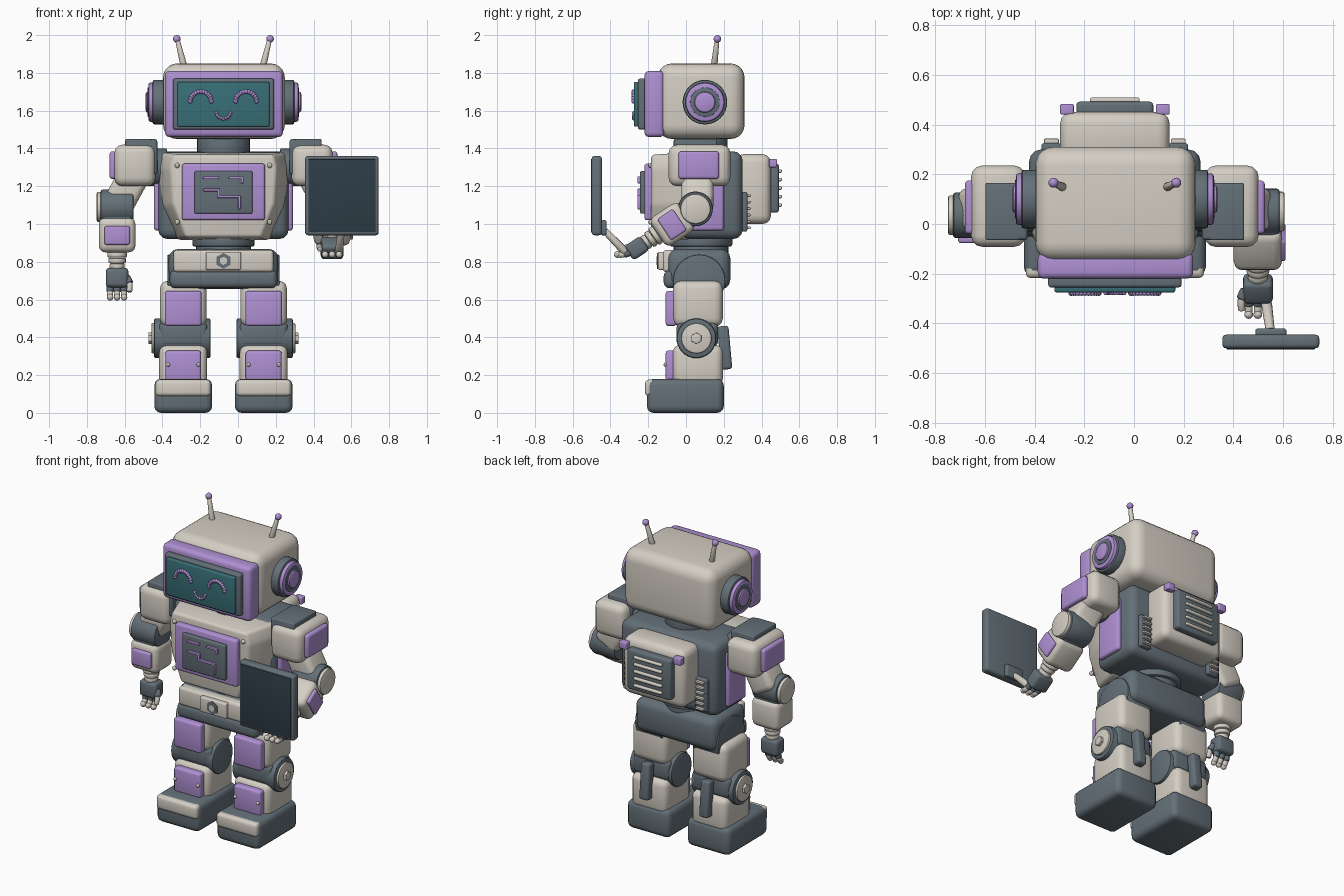
import bpy, bmesh, math
from mathutils import Matrix, Vector, Euler

cube = bpy.data.objects.get("Cube")
if cube:
    bpy.data.objects.remove(cube, do_unlink=True)


def material(name, rgb):
    m = bpy.data.materials.new(name)
    m.use_nodes = True
    m.diffuse_color = (*rgb, 1)
    m.node_tree.nodes["Principled BSDF"].inputs["Base Color"].default_value = (*rgb, 1)
    return m


LIGHT = material("warm white shell", (0.66, 0.62, 0.55))
PURPLE = material("lilac panel", (0.43, 0.28, 0.65))
GRAY = material("slate gray", (0.125, 0.16, 0.185))
TEAL = material("teal screen", (0.04, 0.16, 0.185))
DARK = material("dark tablet glass", (0.027, 0.047, 0.064))
BODY = Matrix.Translation((-0.077, 0, 0))   # body midline
made = []


def finish(name, mat, bm, frame):
    bmesh.ops.recalc_face_normals(bm, faces=bm.faces)
    me = bpy.data.meshes.new(name)
    bm.to_mesh(me)
    bm.free()
    me.materials.append(mat)
    ob = bpy.data.objects.new(name, me)
    bpy.context.collection.objects.link(ob)
    ob.matrix_world = BODY @ frame
    made.append(ob)
    return ob


def round_edges(bm, edges, width, seg=3):
    if width:
        bmesh.ops.bevel(bm, geom=edges, offset=width, segments=seg, profile=0.5,
                        affect='EDGES', clamp_overlap=True)


def box(name, mat, xs, ys, zs, r=0.015, frame=Matrix(), seg=3):
    bm = bmesh.new()
    bmesh.ops.create_cube(bm, size=1)
    lo, hi = zip(*(sorted(p) for p in (xs, ys, zs)))
    for v in bm.verts:
        v.co = [lo[i] + (v.co[i] + 0.5) * (hi[i] - lo[i]) for i in range(3)]
    round_edges(bm, bm.edges[:], r, seg)
    return finish(name, mat, bm, frame)


def cyl(name, mat, a, b, r, r2=None, r_edge=0.006, frame=Matrix(), seg=32):
    a, b = Vector(a), Vector(b)
    bm = bmesh.new()
    bmesh.ops.create_cone(bm, cap_ends=True, segments=seg, radius1=r,
                          radius2=r if r2 is None else r2, depth=(b - a).length)
    rims = [e for e in bm.edges if any(len(f.verts) > 4 for f in e.link_faces)]
    round_edges(bm, rims, r_edge, 2)
    turn = (b - a).to_track_quat('Z', 'Y').to_matrix().to_4x4()
    return finish(name, mat, bm, frame @ Matrix.Translation((a + b) / 2) @ turn)


def balls(name, mat, centres, r, squash=1, frame=Matrix(), seg=10):
    bm = bmesh.new()
    for c in centres:
        bmesh.ops.create_uvsphere(bm, u_segments=seg, v_segments=seg - 2, radius=r,
                                  matrix=Matrix.Translation(c) @ Matrix.Diagonal((1, squash, 1, 1)))
    return finish(name, mat, bm, frame)


def arc(cx, cz, r, start, end, n):
    angles = [math.radians(start + (end - start) * i / (n - 1)) for i in range(n)]
    return [(cx + r * math.cos(t), -0.277, cz + r * math.sin(t)) for t in angles]


# Head and face
box("head", LIGHT, (-.32, .325), (-.15, .31), (1.45, 1.85), .075, seg=5)
box("face_frame", PURPLE, (-.31, .315), (-.22, -.115), (1.46, 1.81), .025)
box("screen_bezel", GRAY, (-.268, .268), (-.255, -.2), (1.50, 1.77), .012)
box("face_screen", TEAL, (-.243, .243), (-.275, -.24), (1.515, 1.753), .008)
for side, s in (("left", 1), ("right", -1)):
    balls(side + "_eye", PURPLE, arc(s * .12, 1.645, .056, 5, 175, 13), .012)
balls("mouth", PURPLE, arc(0, 1.595, .038, 190, 350, 9), .009)
cyl("neck", GRAY, (0, .08, 1.35), (0, .08, 1.47), .14)

# Torso
box("torso", GRAY, (-.345, .345), (-.03, .3), (.92, 1.385), .05)
outline = [(.33, 1.38), (.352, 1.3), (.335, 1.1), (.25, .915)]
outline += [(-x, z) for x, z in reversed(outline)]
bm = bmesh.new()
back = [bm.verts.new((x, .02, z)) for x, z in outline]
front = [bm.verts.new((x * .8, -.185, 1.15 + (z - 1.15) * .94)) for x, z in outline]
bm.faces.new(back)
bm.faces.new(front)
for i in range(len(outline)):
    j = (i + 1) % len(outline)
    bm.faces.new((back[i], back[j], front[j], front[i]))
round_edges(bm, bm.edges[:], .018)
finish("chest_shell", LIGHT, bm, Matrix())
box("chest_panel", PURPLE, (-.22, .22), (-.22, -.16), (1.02, 1.32), .014)
box("chest_display", GRAY, (-.153, .153), (-.243, -.2), (1.055, 1.28), .008)
TRACES = [(-.10, 1.245, -.03, 1.245), (.035, 1.245, .1, 1.245), (.1, 1.245, .1, 1.222),
          (-.1, 1.18, -.025, 1.18), (-.025, 1.18, -.025, 1.145),
          (-.025, 1.145, .085, 1.145), (.085, 1.145, .085, 1.085)]
for x0, z0, x1, z1 in TRACES:
    box("chest_trace", PURPLE, (x0 - .007, x1 + .007), (-.257, -.235),
        (min(z0, z1) - .007, max(z0, z1) + .007), .004, seg=2)
balls("chest_screws", LIGHT, [(x, -.185, z) for x in (-.245, .245) for z in (1.01, 1.31)], .014)

# Backpack
box("backpack", LIGHT, (-.22, .22), (.26, .45), (1.0, 1.37), .045)
box("backpack_grille", GRAY, (-.155, .155), (.43, .492), (1.06, 1.32), .015)
for i in range(5):
    z = 1.1 + i * .045
    box("grille_slat", LIGHT, (-.1, .1), (.48, .508), (z - .009, z + .009), .007)

# Waist and pelvis
cyl("waist_ring", GRAY, (0, .08, .88), (0, .08, .94), .165, r_edge=.012)
cyl("waist_core", GRAY, (0, .08, .83), (0, .08, .9), .145)
box("pelvis", GRAY, (-.29, .29), (-.1, .235), (.655, .868), .05)
box("belt_plate", LIGHT, (-.265, .265), (-.122, -.05), (.745, .862), .018)
box("belt_guard", GRAY, (-.285, .285), (-.118, -.05), (.66, .755), .03)
box("buckle", LIGHT, (-.093, .093), (-.148, -.11), (.757, .853), .008)
cyl("buckle_stud", GRAY, (0, -.14, .805), (0, -.153, .805), .042, r_edge=0, seg=6)
cyl("buckle_stud_top", LIGHT, (0, -.15, .805), (0, -.157, .805), .022, r_edge=0, seg=6)

# Paired parts
for side, s in (("left", 1), ("right", -1)):
    def pbox(name, mat, xs, ys, zs, r=.015, **k):
        return box(side + "_" + name, mat, [s * x for x in xs], ys, zs, r, **k)

    def pcyl(name, mat, x0, x1, y, z, r, **k):
        return cyl(side + "_" + name, mat, (s * x0, y, z), (s * x1, y, z), r, **k)

    # Ear discs and antenna
    pcyl("ear_base", GRAY, .29, .375, .1, 1.645, .118, r_edge=.01)
    pcyl("ear_ring", PURPLE, .36, .398, .1, 1.645, .104, r_edge=.012)
    pcyl("ear_inset", GRAY, .38, .401, .1, 1.645, .078, r_edge=.002)
    pcyl("ear_knob", PURPLE, .385, .412, .1, 1.645, .056, r_edge=.012)
    cyl(side + "_antenna", LIGHT, (s * .208, .148, 1.83), (s * .245, .165, 1.98), .018, .012, .002, seg=16)
    balls(side + "_antenna_tip", PURPLE, [(s * .247, .166, 1.98)], .02, seg=16)

    # Torso sides and rear vents
    pbox("side_panel", PURPLE, (.33, .368), (.02, .2), (.965, 1.31))
    pbox("vent_plate", GRAY, (.215, .295), (.28, .325), (.96, 1.17), .01)
    for i in range(6):
        z = .98 + i * .034
        pbox("vent_slat", LIGHT, (.225, .285), (.315, .343), (z - .007, z + .007), .005, seg=2)
    pbox("pack_tab", PURPLE, (.165, .22), (.44, .482), (1.3, 1.345), .006)

    # Shoulder
    pcyl("shoulder_axle", GRAY, .3, .45, .07, 1.3, .1)
    pbox("shoulder_core", GRAY, (.35, .52), (-.065, .165), (1.26, 1.45), .015)
    pbox("shoulder_shell", LIGHT, (.36, .578), (-.092, .235), (1.2, 1.42), .045)
    pbox("shoulder_cap", GRAY, (.38, .52), (-.065, .165), (1.38, 1.45), .008)
    pbox("shoulder_panel", PURPLE, (.56, .603), (-.04, .175), (1.238, 1.385), .015)

    # Leg
    c = .213
    pcyl("hip_joint", GRAY, .11, .296, .07, .70, .138)
    pbox("thigh", LIGHT, (c - .124, c + .124), (-.07, .195), (.455, .70), .045)
    pbox("thigh_panel", PURPLE, (c - .097, c + .097), (-.108, -.05), (.46, .645))
    pcyl("knee_joint", GRAY, c - .145, c + .155, .055, .395, .105, r_edge=.01)
    pbox("knee_block", GRAY, (c - .13, c + .13), (-.05, .17), (.35, .48), .03)
    pcyl("knee_cap", LIGHT, c + .15, c + .168, .055, .395, .08)
    pcyl("knee_bolt", LIGHT, c + .16, c + .184, .055, .395, .03, seg=6, r_edge=.003)
    pbox("shin", LIGHT, (c - .127, c + .127), (-.07, .195), (.14, .36), .04)
    pbox("shin_panel", PURPLE, (c - .095, c + .095), (-.108, -.05), (.17, .33))
    balls(side + "_shin_screws", LIGHT, [(s * c + d, -.108, .255) for d in (-.08, .08)], .011)
    tilt = Matrix.Translation((s * c, .205, .345)) @ Euler((.09, 0, 0)).to_matrix().to_4x4()
    box(side + "_calf_strut", GRAY, (-.032, .032), (-.03, .03), (-.115, .115), .015, tilt)
    pbox("foot", GRAY, (c - .153, c + .153), (-.207, .2), (0, .18), .035)
    pbox("toe_plate", LIGHT, (c - .145, c + .145), (-.217, -.15), (.088, .176), .02)


# Arms: each frame has its origin at a joint and z along the limb
def at(p, rx=0, ry=0, rz=0):
    return Matrix.Translation(p) @ Euler((rx, ry, rz)).to_matrix().to_4x4()


def arm(side, s, bend, elbow, panel_turn):
    def n(part):
        return side + "_" + part

    ex, ey, ez = elbow
    box(n("upper_arm"), LIGHT, (-.083, .083), (-.085, .085), (-.13, .11), .035,
        at((s * .505, .06, 1.2), 0, -s * .5))
    cyl(n("elbow"), GRAY, (ex - .088, ey, ez), (ex + .088, ey, ez), .092, r_edge=.012)
    cyl(n("elbow_cap"), LIGHT, (ex + s * .07, ey, ez), (ex + s * .108, ey, ez), .08, r_edge=.01)
    f = at(elbow, bend)
    box(n("forearm_core"), GRAY, (-.08, .08), (-.075, .075), (-.1, .02), .02, f)
    box(n("forearm"), LIGHT, (-.097, .097), (-.09, .09), (-.24, -.055), .035, f)
    box(n("forearm_panel"), PURPLE, (-.067, .067), (-.112, -.07), (-.2, -.1), .01,
        f @ at((0, 0, 0), 0, 0, panel_turn))
    # Wrist rings and hand
    for z, r in ((-.255, .052), (-.285, .046), (-.315, .04)):
        cyl(n("wrist_ring"), LIGHT, (0, 0, z - .013), (0, 0, z + .016), r, r_edge=.008, frame=f, seg=20)
    box(n("palm"), GRAY, (-.06, .06), (-.045, .045), (-.425, -.322), .02, f)
    for i in range(3):
        x = (i - 1) * .037
        cyl(n("knuckle"), GRAY, (x, 0, -.41), (x, -.01, -.45), .019, frame=f, seg=14)
        cyl(n("finger"), LIGHT, (x, -.008, -.445), (x, -.025, -.475), .016, frame=f, seg=14)
        balls(n("fingertip"), LIGHT, [(x, -.03, -.478)], .018, frame=f)
    cyl(n("thumb_base"), GRAY, (-s * .05, -.01, -.37), (-s * .068, -.03, -.405), .02, frame=f, seg=14)
    cyl(n("thumb"), LIGHT, (-s * .068, -.03, -.4), (-s * .065, -.045, -.45), .015, frame=f, seg=14)


arm("right", -1, 0, (-.563, .035, 1.09), 0)
arm("left", 1, -.98, (.575, .05, 1.08), math.pi / 2)

# Held tablet with its grip
box("tablet", GRAY, (.432, .822), (-.5, -.445), (.94, 1.36), .016)
box("tablet_glass", DARK, (.449, .805), (-.504, -.49), (.957, 1.343), .003)
box("tablet_mount", GRAY, (.565, .69), (-.452, -.42), (.94, 1.02), .01)
cyl("tablet_grip", LIGHT, (.61, -.32, .85), (.625, -.43, .965), .022, .018, seg=16)

# Smooth shading with crisp edges
bpy.ops.object.select_all(action='DESELECT')
for ob in made:
    ob.select_set(True)
bpy.context.view_layer.objects.active = made[0]
bpy.ops.object.shade_smooth_by_angle(angle=math.radians(35))
